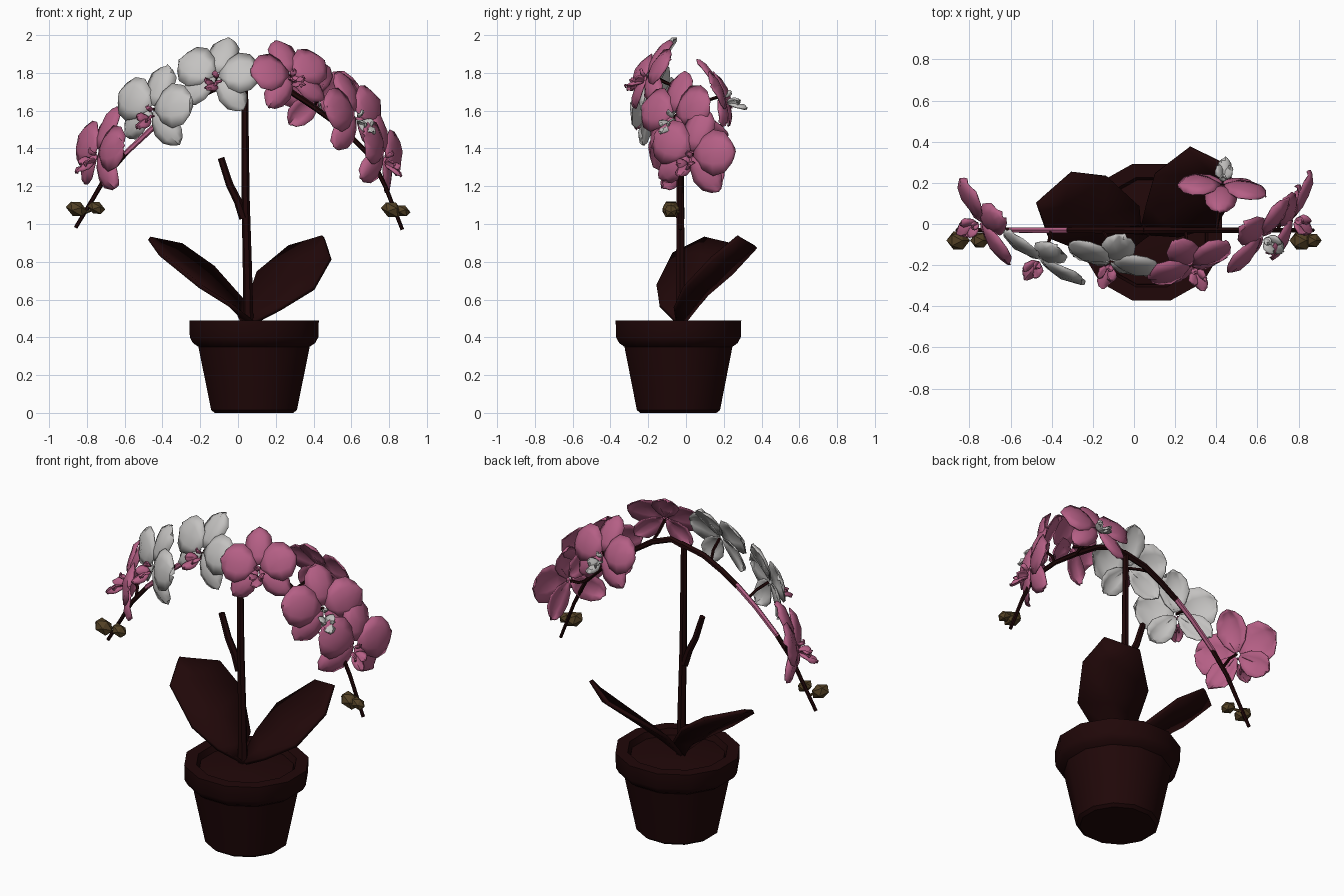
import bpy, bmesh, math, random
from mathutils import Vector, Matrix

if "Cube" in bpy.data.objects:
    bpy.data.objects.remove(bpy.data.objects["Cube"])

random.seed(4)


def mat(name, rgb):
    m = bpy.data.materials.new(name)
    m.diffuse_color = (*rgb, 1)
    m.use_nodes = True
    m.node_tree.nodes["Principled BSDF"].inputs["Base Color"].default_value = m.diffuse_color
    return m


DARK = mat("dark_brown", (0.0145, 0.0022, 0.0025))
PINK = mat("orchid_pink", (0.46, 0.115, 0.235))
WHITE = mat("petal_white", (0.55, 0.54, 0.53))
BUD = mat("bud_olive", (0.085, 0.052, 0.018))


def finish(bm, name, material, thick=0, angle=35):
    bmesh.ops.recalc_face_normals(bm, faces=bm.faces)
    me = bpy.data.meshes.new(name)
    bm.to_mesh(me)
    bm.free()
    ob = bpy.data.objects.new(name, me)
    bpy.context.collection.objects.link(ob)
    me.materials.append(material)
    if thick:
        s = ob.modifiers.new("thickness", 'SOLIDIFY')
        s.thickness, s.offset = thick, 0
    bpy.ops.object.select_all(action='DESELECT')
    ob.select_set(True)
    bpy.context.view_layer.objects.active = ob
    bpy.ops.object.shade_smooth_by_angle(angle=math.radians(angle))
    return ob


def skin(bm, rings, closed=True):
    """Join successive rings of points with quads."""
    vs = [[bm.verts.new(p) for p in r] for r in rings]
    n = len(vs[0])
    for a, b in zip(vs, vs[1:]):
        for i in range(n if closed else n - 1):
            j = (i + 1) % n
            bm.faces.new((a[i], a[j], b[j], b[i]))
    if closed:
        bm.faces.new(vs[0])
        bm.faces.new(vs[-1])


def lathe(name, profile, centre, sides, material):
    bm = bmesh.new()
    skin(bm, [[(centre[0] + r * math.cos((i + .5) * math.tau / sides),
                centre[1] + .97 * r * math.sin((i + .5) * math.tau / sides), z)
               for i in range(sides)] for r, z in profile])
    return finish(bm, name, material)


def tube(name, pts, r0, r1, material, sides=6):
    pts = [Vector(p) for p in pts]
    bm, rings = bmesh.new(), []
    for k, p in enumerate(pts):
        d = (pts[min(k + 1, len(pts) - 1)] - pts[max(k - 1, 0)]).normalized()
        u = d.cross(Vector((0.1, 1, 0.05))).normalized()
        v = d.cross(u)
        r = r0 + (r1 - r0) * k / (len(pts) - 1)
        rings.append([p + r * (u * math.cos(a) + v * math.sin(a))
                      for a in (i * math.tau / sides for i in range(sides))])
    skin(bm, rings)
    return finish(bm, name, material, angle=50)


# Pot with rim and recessed soil
C = (0.085, -0.04)
lathe("pot", [(0.215, 0), (0.235, 0.015), (0.305, 0.35), (0.335, 0.37), (0.352, 0.40),
              (0.355, 0.49), (0.285, 0.49), (0.265, 0.43)], C, 12, DARK)
lathe("soil", [(0.275, 0.42), (0.27, 0.455), (0.12, 0.475)], C, 12, DARK)


# Leaves: left edge, midrib and right edge rows
def leaf(name, base, left, right, tip):
    base, tip = Vector(base), Vector(tip)
    bm = bmesh.new()
    rows = [[base + Vector((-.025, .02, 0)), base, base + Vector((.025, -.02, 0))]]
    for a, b in zip(left, right):
        a, b = Vector(a), Vector(b)
        rows.append([a, (a + b) / 2 - Vector((0, 0, 0.03)), b])
    a, _, b = rows[-1]
    rows.append([a.lerp(tip, .8), tip, b.lerp(tip, .8)])
    skin(bm, rows, False)
    return finish(bm, name, DARK, 0.022)


leaf("left_leaf", (0.05, -0.03, 0.48),
     [(0.02, 0.09, 0.6), (-0.13, 0.23, 0.77), (-0.30, 0.25, 0.89)],
     [(-0.04, -0.14, 0.57), (-0.20, -0.155, 0.67), (-0.41, -0.07, 0.84)], (-0.47, 0.10, 0.925))
leaf("right_leaf", (0.06, -0.03, 0.48),
     [(0.06, 0.10, 0.62), (0.10, 0.24, 0.74), (0.27, 0.37, 0.88)],
     [(0.22, -0.06, 0.55), (0.40, -0.01, 0.66), (0.49, 0.14, 0.82)], (0.45, 0.28, 0.935))

# Stems
Y = -0.03
tube("main_stem", [(0.055, Y, 0.45), (0.05, Y, 0.75), (0.04, Y, 1.15), (0.035, Y, 1.76)], 0.028, 0.018, DARK)
tube("side_branch", [(0.03, Y, 1.03), (0.0, Y, 1.12), (-0.045, Y, 1.21), (-0.09, Y, 1.35)], 0.024, 0.018, DARK)
tube("right_arch", [(0.03, Y, 1.75), (0.12, Y, 1.77), (0.25, Y, 1.72), (0.40, Y, 1.62), (0.55, Y, 1.51),
                    (0.70, Y, 1.36), (0.78, Y, 1.20), (0.87, Y, 0.97)], 0.019, 0.01, DARK)
tube("left_arch", [(0.05, Y, 1.76), (-0.1, Y, 1.73), (-0.22, Y, 1.67), (-0.33, Y, 1.6)], 0.019, 0.016, DARK)
tube("left_arch_pink", [(-0.32, Y, 1.61), (-0.45, Y, 1.51), (-0.60, Y, 1.37)], 0.016, 0.014, PINK)
tube("left_arch_end", [(-0.59, Y, 1.38), (-0.70, Y, 1.25), (-0.77, Y, 1.13), (-0.86, Y, 0.98)], 0.014, 0.01, DARK)


# Flowers
def petal(bm, M, ang, length, width, tilt=0.0, cup=0.025, bend=0.03, start=0.015, drop=0.0):
    rad = Vector((math.cos(ang), math.sin(ang), 0))
    side = Vector((-rad.y, rad.x, 0))
    out = rad * math.cos(tilt) + Vector((0, 0, math.sin(tilt)))
    nrm = out.cross(side)
    rows = []
    for t, w in ((0, .18), (.22, .7), (.5, 1), (.78, .88), (.95, .48), (1, .2)):
        row = []
        for s in (-1, -.5, 0, .5, 1):
            wob = random.uniform(-.009, .009) * t
            h = cup * w * (1 - s * s) - bend * t * t + wob
            tt = t - .05 * abs(s) * t
            p = out * (start + tt * length) + side * (s * w * width / 2) + nrm * h
            row.append(M @ (p - Vector((0, drop, 0))))
        rows.append(row)
    skin(bm, rows, False)


def flower(name, centre, normal, colour, lip_colour, roll=0.0, size=1.0):
    n = Vector(normal).normalized()
    up = (Vector((0, 0, 1)) - n * n.z).normalized()
    right = up.cross(n)
    M = Matrix((right, up, n)).transposed().to_4x4()
    M = Matrix.Translation(centre) @ M @ Matrix.Rotation(math.radians(roll), 4, 'Z') @ Matrix.Scale(size, 4)
    bm = bmesh.new()
    for a, l, w, z in ((90, .23, .165, -.08), (222, .22, .145, -.12), (318, .22, .145, -.12),
                       (15, .22, .235, .08), (165, .22, .235, .08)):
        petal(bm, M, math.radians(a), l, w, z)
    finish(bm, name + "_petals", colour, 0.006, 40)
    # lip: front lobe, two side lobes and column
    bm = bmesh.new()
    petal(bm, M, math.radians(270), .11, .07, .7, .02, -.02, drop=.045)
    for a in (215, 325):
        petal(bm, M, math.radians(a), .07, .06, .8, .015, -.02, drop=.045)
    petal(bm, M, math.radians(90), .045, .035, 1.1, .015, 0, drop=.02)
    finish(bm, name + "_lip", lip_colour, 0.008, 40)
    # short stalk back to the arch
    c = Vector(centre) - n * .01
    back = min((Vector(p) for p in ARCH), key=lambda p: (p - c + n * .05).length)
    tube(name + "_stalk", [c, (c - n * .04).lerp(back, .4), back], 0.009, 0.009, DARK, 5)


ARCH = [(-.67, Y, 1.29), (-.40, Y, 1.55), (-.15, Y, 1.71), (.25, Y, 1.72),
        (.40, Y, 1.62), (.55, Y, 1.51), (.70, Y, 1.36)]
flower("far_left_flower", (-.74, .01, 1.38), (-.82, -.48, .22), PINK, PINK, -6, 1.07)
flower("left_white_flower", (-.45, -.17, 1.61), (-.5, -.8, .2), WHITE, PINK, -8, 1.03)
flower("top_white_flower", (-.11, -.18, 1.785), (-.2, -.9, .4), WHITE, PINK, -8)
flower("top_pink_flower", (.28, -.2, 1.79), (.3, -.8, .45), PINK, PINK, 8, .95)
flower("rear_flower", (.43, .19, 1.68), (.1, .87, .4), PINK, WHITE, 0, .95)
flower("right_flower", (.62, -.06, 1.58), (.72, -.6, .25), PINK, WHITE, 4, 1.03)
flower("far_right_flower", (.77, .03, 1.37), (.9, -.38, .1), PINK, PINK, -12, 1.05)

# Buds near the stem tips
for i, (x, z, r) in enumerate(((-.855, 1.08, .056), (-.75, 1.085, .046), (.815, 1.075, .058), (.87, 1.07, .042))):
    bm = bmesh.new()
    bmesh.ops.create_icosphere(bm, subdivisions=1, radius=r, matrix=Matrix.Translation((x, -.08, z))
                               @ Matrix.Rotation(.5, 4, 'Y') @ Matrix.Diagonal((1.1, .9, .75, 1)))
    finish(bm, f"bud_{i + 1}", BUD, angle=20)
    sx = -.81 if x < 0 else .83
    tube(f"bud_stalk_{i + 1}", [(x, -.08, z), (sx, Y, 1.06)], 0.008, 0.008, BUD, 5)
